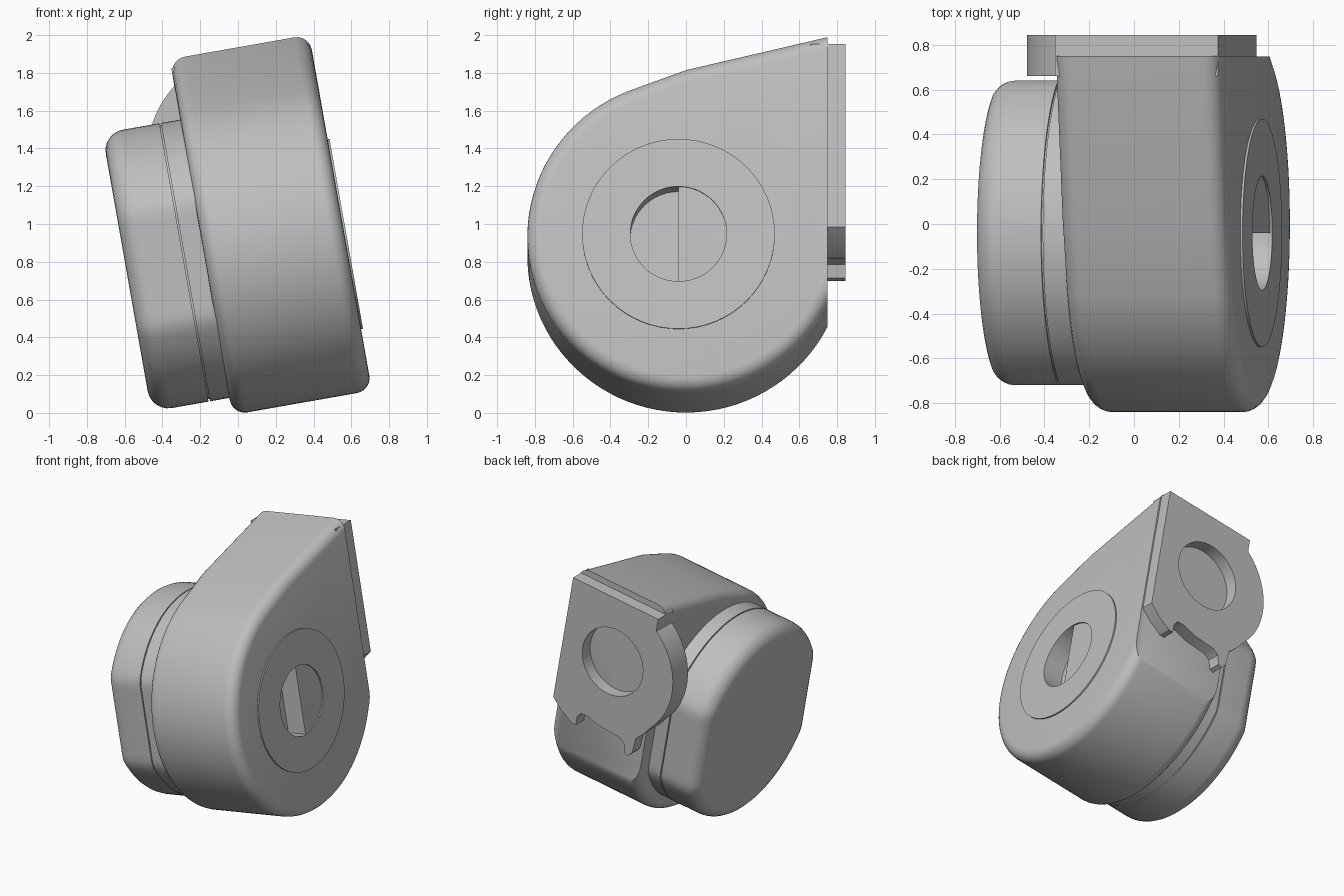
import bpy, bmesh
from math import radians, cos, sin
from mathutils import Vector

cube = bpy.data.objects.get("Cube")
if cube:
    bpy.data.objects.remove(cube, do_unlink=True)

grey = bpy.data.materials.new("plain grey")
grey.use_nodes = True
grey.diffuse_color = (0.52, 0.52, 0.52, 1)
grey.node_tree.nodes["Principled BSDF"].inputs["Base Color"].default_value = (0.52, 0.52, 0.52, 1)

TILT = radians(-10)   # the whole device leans about the y axis
HUB_Z = 0.84          # height of the main axis


def arc(cx, cy, r, a0, a1, n):
    """Points on an arc, angles in degrees."""
    step = radians(a1 - a0) / n
    return [(cx + r * cos(radians(a0) + i * step), cy + r * sin(radians(a0) + i * step))
            for i in range(n + 1)]


def prism(name, outline, lo, hi, axis="x", bevel=0.0, pick=None):
    """Extrude an outline along x or y, rounding the rim edges that pick accepts."""
    bm = bmesh.new()

    def place(p, t):
        return Vector((t, p[0], p[1])) if axis == "x" else Vector((p[0], t, p[1]))
    rows = [[bm.verts.new(place(p, t)) for p in outline] for t in (lo, hi)]
    n = len(outline)
    bm.faces.new(rows[0])
    bm.faces.new(rows[1])
    for i in range(n):
        j = (i + 1) % n
        bm.faces.new((rows[0][i], rows[0][j], rows[1][j], rows[1][i]))
    bmesh.ops.recalc_face_normals(bm, faces=bm.faces)
    if bevel:
        rim = [e for e in bm.edges if abs(e.verts[0].co.x - e.verts[1].co.x) < 1e-6 and pick(e)]
        bmesh.ops.bevel(bm, geom=rim, offset=bevel, segments=6, profile=0.5,
                        affect="EDGES", clamp_overlap=False)
    mesh = bpy.data.meshes.new(name)
    bm.to_mesh(mesh)
    bm.free()
    mesh.materials.append(grey)
    obj = bpy.data.objects.new(name, mesh)
    bpy.context.collection.objects.link(obj)
    obj.rotation_euler.y = TILT
    obj.location.z = -0.006
    return obj


def activate(obj):
    bpy.ops.object.select_all(action="DESELECT")
    obj.select_set(True)
    bpy.context.view_layer.objects.active = obj


def cut(obj, cutter):
    bpy.context.view_layer.update()
    mod = obj.modifiers.new("cut", "BOOLEAN")
    mod.operation = "DIFFERENCE"
    mod.solver = "EXACT"
    mod.object = cutter
    activate(obj)
    bpy.ops.object.modifier_apply(modifier=mod.name)
    bpy.data.objects.remove(cutter, do_unlink=True)


def flat_sided(r, half_width):
    """Round outline with two flats, front and back."""
    return [(max(-half_width, min(half_width, y + 0.04)) - 0.04, z)
            for y, z in arc(-0.04, HUB_Z, r, 0, 360, 96)[:-1]]


# Teardrop body with rounded rims and a flat back
body_outline = [(0.75, 1.912), (0, 1.735)] + arc(0, HUB_Z, 0.84, 112, 333, 60)
body = prism("body", body_outline, -0.03, 0.72, bevel=0.08,
             pick=lambda e: min(v.co.y for v in e.verts) < 0.74)

# Half-round pocket in the side of the body
cut(body, prism("pocket_cutter", arc(-0.04, HUB_Z, 0.255, 90, 270, 32), 0.57, 0.9))

# Thin raised ring around the pocket
ring = prism("side_ring", arc(-0.04, HUB_Z, 0.51, 0, 360, 64)[:-1], 0.70, 0.73)
cut(ring, prism("ring_cutter", arc(-0.04, HUB_Z, 0.255, 0, 360, 64)[:-1], 0.6, 0.9))

# End cap with two flats, a seam and a collar behind it
cap = prism("end_cap", flat_sided(0.748, 0.68), -0.45, -0.142, bevel=0.11,
            pick=lambda e: e.verts[0].co.x < -0.4)
seam = prism("cap_seam", flat_sided(0.735, 0.667), -0.2, -0.1)
collar = prism("cap_collar", flat_sided(0.748, 0.68), -0.134, 0.02)

# Back plate with a round lobe, a wavy lower edge and a hole
plate_outline = [(0.71, 0.88), (0.71, 1.865), (-0.03, 1.865), (-0.03, 1.79)]
plate_outline += arc(0.28, 1.35, 0.52, 127, 218, 32)
plate_outline += [(-0.07, 0.94), (-0.01, 0.87), (0.0, 0.75), (0.03, 0.71), (0.06, 0.72),
                  (0.08, 0.79), (0.13, 0.82), (0.3, 0.83), (0.4, 0.86), (0.46, 0.86),
                  (0.49, 0.82), (0.49, 0.75), (0.53, 0.75), (0.63, 0.81)]
plate = prism("back_plate", plate_outline, 0.66, 0.845, axis="y")
cut(plate, prism("hole_cutter", arc(0.28, 1.37, 0.26, 0, 360, 48)[:-1], 0.5, 1.0, axis="y"))

for part in (body, ring, cap, seam, collar, plate):
    activate(part)
    bpy.ops.object.shade_smooth_by_angle(angle=radians(30))
